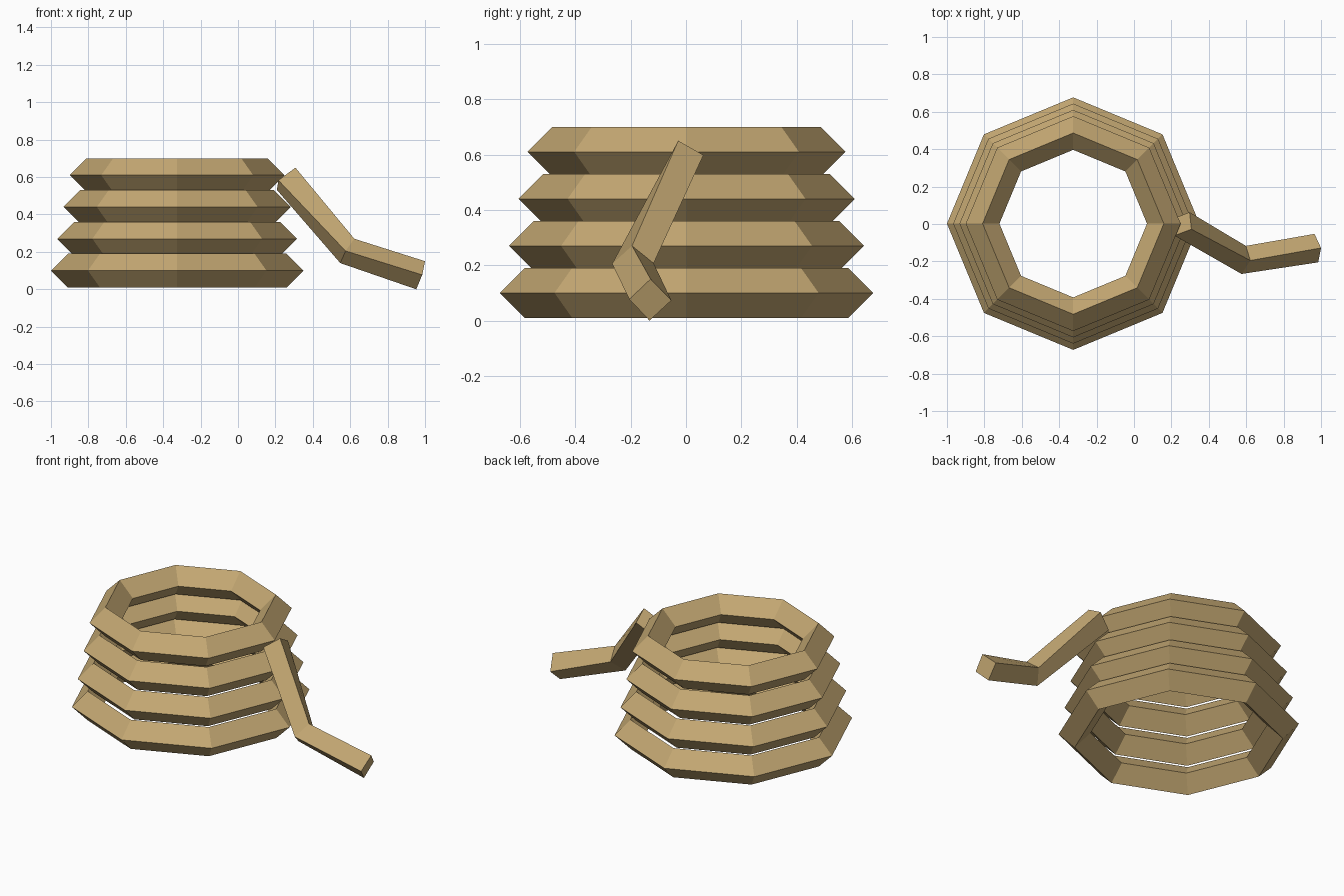
import bpy
import bmesh

cube = bpy.data.objects.get("Cube")
if cube:
    bpy.data.objects.remove(cube, do_unlink=True)

# Rope colour
rope = bpy.data.materials.new("tan_rope")
rope.use_nodes = True
colour = (0.55, 0.39, 0.17, 1.0)
rope.diffuse_color = colour
rope.node_tree.nodes["Principled BSDF"].inputs["Base Color"].default_value = colour

# Stacked coils: octagonal rings with a diamond section, narrowing upwards
CENTRE_X = -0.325
for i in range(4):
    bpy.ops.mesh.primitive_torus_add(
        major_segments=8, minor_segments=4,
        major_radius=0.585 - i * 0.0335, minor_radius=0.09,
        location=(CENTRE_X, 0.002, 0.10 + i * 0.17))
    coil = bpy.context.object
    coil.name = f"rope_coil_{i + 1}"
    coil.data.materials.append(rope)
    bpy.ops.object.shade_flat()

# Loose rope end: square sections (top, front, bottom, back) joined in a row
sections = [
    [(0.307, -0.028, 0.65), (0.216, -0.062, 0.583), (0.208, 0.028, 0.531), (0.297, 0.063, 0.598)],
    [(0.622, -0.195, 0.27), (0.575, -0.267, 0.205), (0.547, -0.19, 0.14), (0.598, -0.117, 0.207)],
    [(1.0, -0.128, 0.15), (0.985, -0.205, 0.077), (0.953, -0.132, 0.0), (0.965, -0.053, 0.073)],
]
bm = bmesh.new()
rings = [[bm.verts.new(p) for p in section] for section in sections]
for a, b in zip(rings, rings[1:]):
    for k in range(4):
        n = (k + 1) % 4
        bm.faces.new((a[k], a[n], b[n], b[k]))
bm.faces.new(rings[0])
bm.faces.new(rings[-1])
bmesh.ops.recalc_face_normals(bm, faces=bm.faces[:])
mesh = bpy.data.meshes.new("loose_rope_end")
bm.to_mesh(mesh)
bm.free()
mesh.materials.append(rope)
tail = bpy.data.objects.new("loose_rope_end", mesh)
bpy.context.collection.objects.link(tail)
